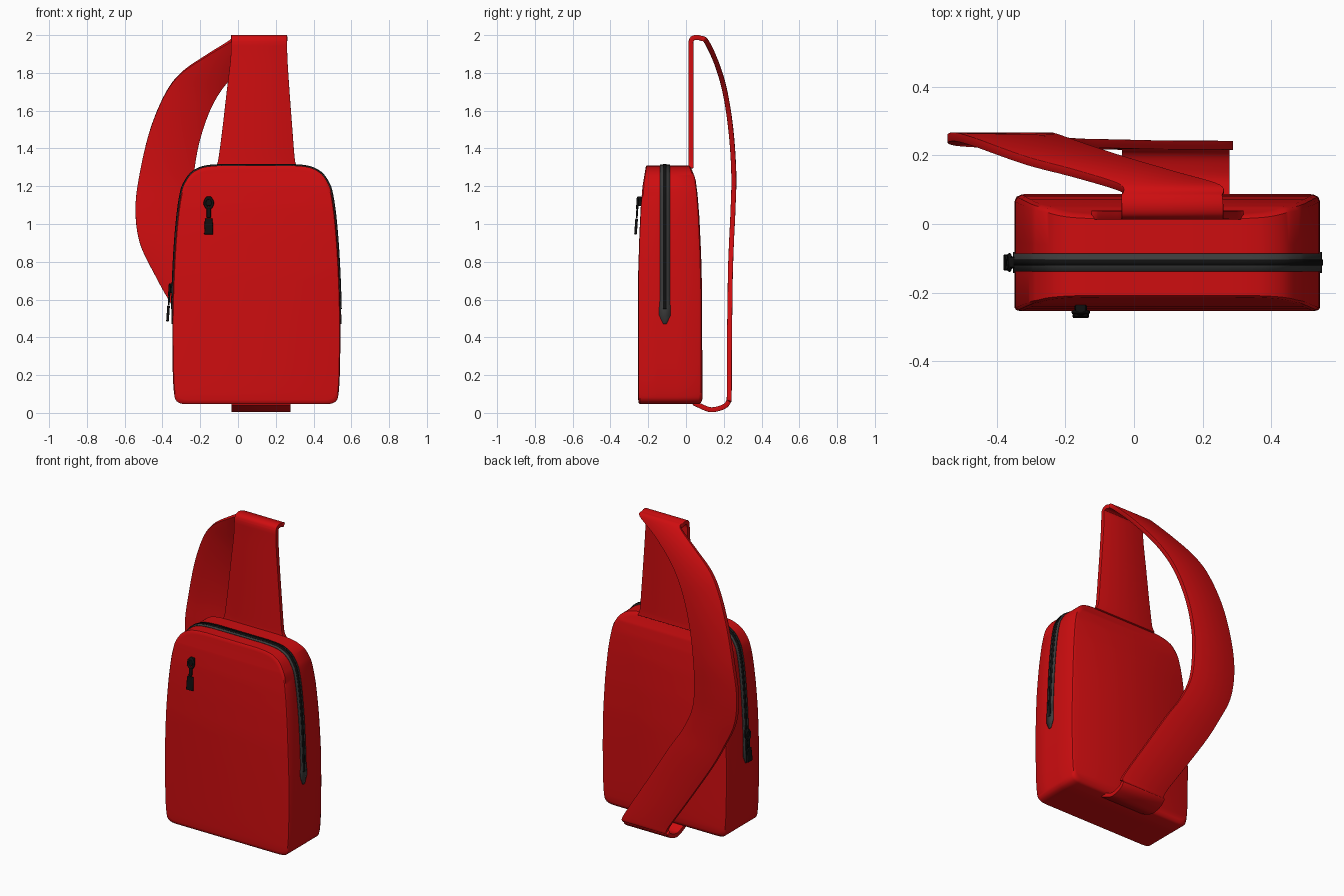
import bpy, bmesh, math
from mathutils import Vector, Matrix

if "Cube" in bpy.data.objects:
    bpy.data.objects.remove(bpy.data.objects["Cube"], do_unlink=True)


def material(name, rgb, rough=0.7):
    m = bpy.data.materials.new(name)
    m.use_nodes = True
    m.diffuse_color = (*rgb, 1)
    node = m.node_tree.nodes["Principled BSDF"]
    node.inputs["Base Color"].default_value = (*rgb, 1)
    node.inputs["Roughness"].default_value = rough
    return m


RED = material("red fabric", (0.62, 0.004, 0.005))
GREY = material("dark grey tape", (0.045, 0.045, 0.045))
BLACK = material("black metal", (0.005, 0.005, 0.005))


def smooth_path(points, steps):
    """Catmull-Rom curve through points of any dimension."""
    pts = [Vector(p) for p in points]
    pts = [2 * pts[0] - pts[1]] + pts + [2 * pts[-1] - pts[-2]]
    out = []
    for a, b, c, d in zip(pts, pts[1:], pts[2:], pts[3:]):
        for k in range(steps):
            t = k / steps
            out.append(0.5 * (2 * b + (c - a) * t + (2 * a - 5 * b + 4 * c - d) * t * t
                              + (3 * b - a - 3 * c + d) * t ** 3))
    return out + [pts[-2]]


def lookup(table, z):
    """Linear interpolation in a table of (z, value)."""
    for (z0, v0), (z1, v1) in zip(table, table[1:]):
        if z <= z1:
            t = max(0, (z - z0) / (z1 - z0))
            return v0 + (v1 - v0) * t
    return table[-1][1]


def finish(name, verts, faces, mat, thickness=0, bevel=0):
    me = bpy.data.meshes.new(name)
    me.from_pydata([tuple(v) for v in verts], [], faces)
    bm = bmesh.new()
    bm.from_mesh(me)
    bmesh.ops.remove_doubles(bm, verts=bm.verts, dist=0.0001)
    bmesh.ops.recalc_face_normals(bm, faces=bm.faces)
    bm.to_mesh(me)
    bm.free()
    me.materials.append(mat)
    ob = bpy.data.objects.new(name, me)
    bpy.context.collection.objects.link(ob)
    if thickness:
        s = ob.modifiers.new("thickness", "SOLIDIFY")
        s.thickness, s.offset = thickness, 0
    if bevel:
        b = ob.modifiers.new("soft edge", "BEVEL")
        b.width, b.segments, b.limit_method = bevel, 2, "ANGLE"
        b.angle_limit = math.radians(50)
    bpy.ops.object.select_all(action="DESELECT")
    ob.select_set(True)
    bpy.context.view_layer.objects.active = ob
    bpy.ops.object.shade_smooth_by_angle(angle=math.radians(40))
    return ob


def grid_faces(rows, cols):
    return [(i * cols + j, i * cols + j + 1, (i + 1) * cols + j + 1, (i + 1) * cols + j)
            for i in range(rows - 1) for j in range(cols - 1)]


# Body: half outline (half width, height), mirrored about the bag's centre line
MID_X, MID_Z = 0.097, 0.68
half = smooth_path([(0.36, 0.046), (0.40, 0.05), (0.425, 0.066), (0.435, 0.1), (0.442, 0.2),
                    (0.445, 0.4), (0.443, 0.6), (0.432, 0.85), (0.415, 1.05), (0.396, 1.17),
                    (0.377, 1.22), (0.345, 1.265), (0.30, 1.293), (0.25, 1.305), (0.18, 1.31)], 5)
front_y = [(0, -0.253), (0.75, -0.253), (0.95, -0.247), (1.1, -0.24), (1.22, -0.23), (1.31, -0.215)]
back_y = [(0, 0.087), (0.65, 0.085), (0.85, 0.08), (1.05, 0.071), (1.18, 0.061), (1.26, 0.051), (1.31, 0.03)]

n = len(half)
loop = [Vector((w, z)) for w, z in half] + [Vector((-w, z)) for w, z in reversed(half)]
verts, faces = [], []
rings = [(0, 0.016), (0.008, 0.005), (0.03, 0), (0.3, 0), (0.6, 0), (0.94, 0), (0.98, 0.006), (1, 0.02)]
for t, inset in rings:
    for w, z in loop:
        k = 1 - inset / 0.45
        y = lookup(front_y, z) * (1 - t) + lookup(back_y, z) * t
        verts.append((MID_X + w * k, y, MID_Z + (z - MID_Z) * k))
for r in range(len(rings) - 1):
    for i in range(2 * n):
        j = (i + 1) % (2 * n)
        faces.append((r * 2 * n + i, r * 2 * n + j, (r + 1) * 2 * n + j, (r + 1) * 2 * n + i))
for base in (0, (len(rings) - 1) * 2 * n):
    for i in range(n - 1):
        faces.append((base + i, base + i + 1, base + 2 * n - 2 - i, base + 2 * n - 1 - i))
finish("bag_body", verts, faces, RED)


# Zip: narrow plates following the outline over the top
def zip_strip(name, start, width, lift, mat):
    side = [p for p in half if p[1] > start + 0.005]
    side.insert(0, Vector((0.445, start)))
    path = side + [Vector((-p[0], p[1])) for p in reversed(side)]
    vs = []
    for i, p in enumerate(path):
        d = (path[min(i + 1, len(path) - 1)] - path[max(i - 1, 0)]).normalized()
        q = p + Vector((d[1], -d[0])) * lift
        w = lookup(width, p[1])
        vs += [(MID_X + q[0], -0.112 + s * w, q[1]) for s in (-1, 1)]
    finish(name, vs, grid_faces(len(path), 2), mat, thickness=0.006)


zip_strip("zip_tape", 0.47, [(0.47, 0.008), (0.51, 0.03), (0.56, 0.03), (0.6, 0.026)], 0.002, GREY)
zip_strip("zip_teeth", 0.55, [(0, 0.009)], 0.005, BLACK)

# Front strap panel: flared at the base, tapering upward
panel = smooth_path([(-0.125, 0.32, 1.295), (-0.112, 0.308, 1.315), (-0.103, 0.3, 1.35),
                     (-0.083, 0.288, 1.5), (-0.06, 0.273, 1.7), (-0.04, 0.262, 1.87),
                     (-0.036, 0.26, 1.965)], 4)
verts = [(x, 0.026, z) for a, b, z in panel for x in (a, b)]

# Shoulder strap: (left x, left z, right x, right z), depth follows height
strap_y = [(0.1, 0.229), (0.4, 0.23), (0.8, 0.236), (1.1, 0.25), (1.3, 0.254), (1.55, 0.234),
           (1.7, 0.207), (1.8, 0.18), (1.9, 0.142), (1.97, 0.105)]
pairs = [(-0.04, 1.97, 0.25, 1.97), (-0.17, 1.89, 0.12, 1.9), (-0.3, 1.8, -0.03, 1.78),
         (-0.385, 1.69, -0.13, 1.64), (-0.465, 1.5, -0.2, 1.45), (-0.52, 1.27, -0.235, 1.25),
         (-0.543, 1.08, -0.24, 1.07), (-0.52, 0.9, -0.22, 0.92), (-0.44, 0.73, -0.15, 0.77),
         (-0.35, 0.57, -0.05, 0.62), (-0.2, 0.34, 0.1, 0.38), (-0.04, 0.1, 0.275, 0.1)]
edges = [(-0.036, 0.026, 1.965, 0.26, 0.026, 1.965), (-0.036, 0.034, 1.982, 0.26, 0.034, 1.982),
         (-0.036, 0.055, 1.988, 0.26, 0.055, 1.988), (-0.037, 0.08, 1.983, 0.257, 0.08, 1.983)]
edges += [(a, lookup(strap_y, b), b, c, lookup(strap_y, d), d) for a, b, c, d in pairs]
# Hem curling under the bag
edges += [(-0.035, y, z, 0.278, y, z) for y, z in
          [(0.225, 0.06), (0.205, 0.036), (0.17, 0.022), (0.13, 0.017), (0.09, 0.03), (0.04, 0.054)]]
for e in smooth_path(edges, 6)[1:]:
    verts += [e[:3], e[3:]]
finish("shoulder_strap", verts, grid_faces(len(verts) // 2, 2), RED, thickness=0.026, bevel=0.006)


# Zip pulls: slider, ring and hanging tab
def block(name, size, place, taper=1.0):
    sx, sy, sz = (s / 2 for s in size)
    vs = [(x * (taper if z > 0 else 1) * sx, y * sy, z * sz)
          for x in (-1, 1) for y in (-1, 1) for z in (-1, 1)]
    fs = [(0, 1, 3, 2), (4, 6, 7, 5), (0, 4, 5, 1), (2, 3, 7, 6), (0, 2, 6, 4), (1, 5, 7, 3)]
    finish(name, vs, fs, BLACK, bevel=0.004).matrix_world = place


def zip_pull(prefix, location, turn):
    place = Matrix.Translation(location) @ Matrix.Rotation(turn, 4, "Z")
    block(prefix + "_slider", (0.036, 0.022, 0.05), place @ Matrix.Translation((0, -0.004, 0)), 0.8)
    lean = place @ Matrix.Rotation(math.radians(-4), 4, "X")
    block(prefix + "_neck", (0.022, 0.01, 0.06), lean @ Matrix.Translation((0, -0.013, -0.06)))
    block(prefix + "_tab", (0.048, 0.014, 0.085), lean @ Matrix.Translation((0, -0.013, -0.135)), 0.85)
    bpy.ops.mesh.primitive_torus_add(major_radius=0.019, minor_radius=0.006,
                                     major_segments=20, minor_segments=8)
    ring = bpy.context.object
    ring.name = prefix + "_ring"
    ring.data.materials.append(BLACK)
    bpy.ops.object.shade_smooth()
    ring.matrix_world = (lean @ Matrix.Translation((0, -0.014, -0.01))
                         @ Matrix.Rotation(math.pi / 2, 4, "X") @ Matrix.Diagonal((1.1, 1.4, 1, 1)))


zip_pull("front_pull", (-0.155, -0.242, 1.12), 0)
zip_pull("side_pull", (-0.348, -0.112, 0.66), -math.pi / 2)
